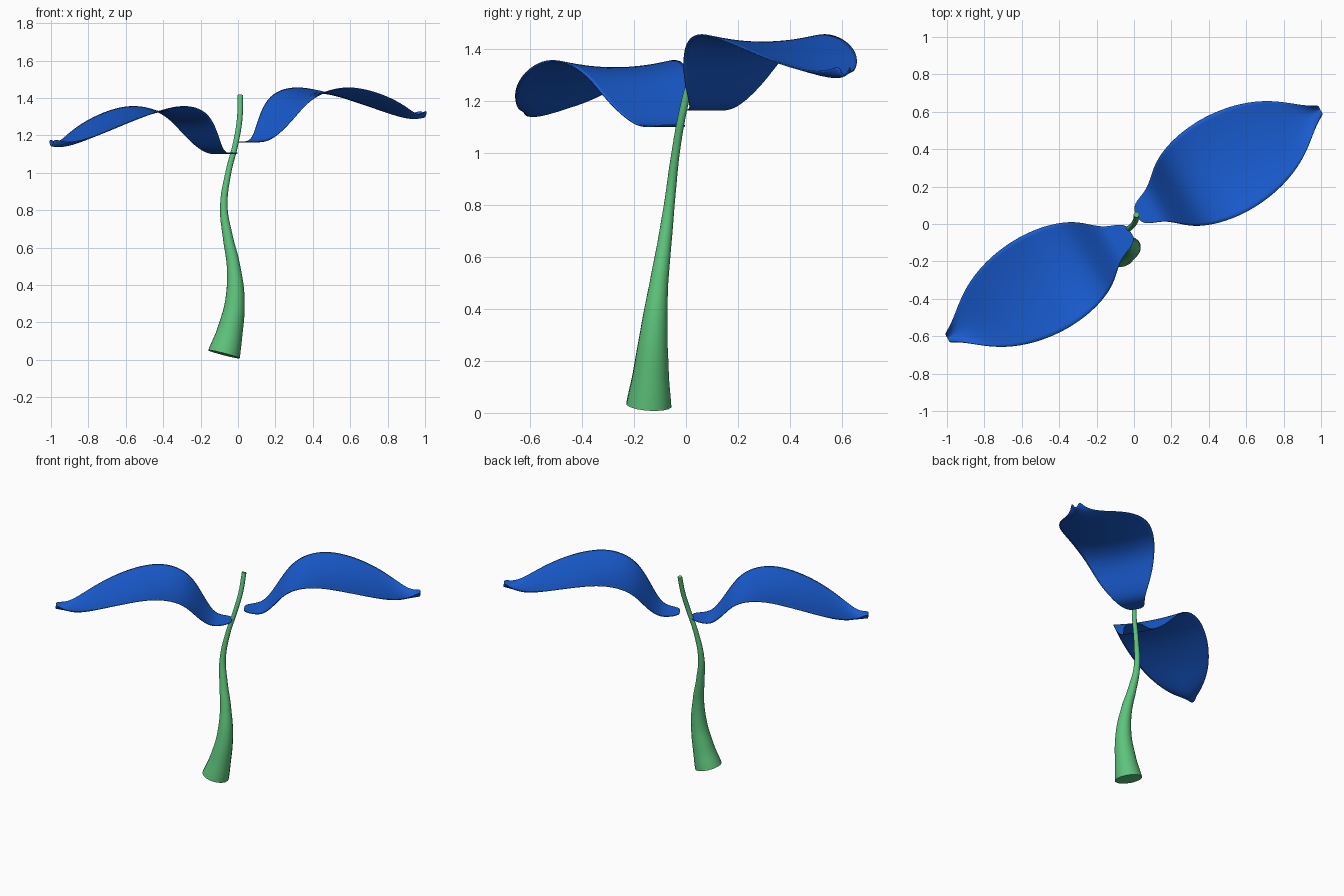
import bpy, math
from mathutils import Vector

if "Cube" in bpy.data.objects:
    bpy.data.objects.remove(bpy.data.objects["Cube"])


def material(name, color):
    m = bpy.data.materials.new(name)
    m.diffuse_color = color
    m.use_nodes = True
    m.node_tree.nodes["Principled BSDF"].inputs["Base Color"].default_value = m.diffuse_color
    return m


GREEN = material("stem_green", (0.11, 0.55, 0.20, 1))
BLUE = material("leaf_blue", (0.01, 0.11, 0.65, 1))

# Stem: tapered curve, (x, y, z, radius)
path = [(-0.075, -0.143, 0.03, 0.088), (-0.044, -0.135, 0.15, 0.070),
        (-0.016, -0.123, 0.32, 0.052), (-0.024, -0.104, 0.50, 0.036),
        (-0.055, -0.082, 0.66, 0.027), (-0.076, -0.062, 0.82, 0.020),
        (-0.052, -0.040, 1.00, 0.016), (-0.012, -0.012, 1.16, 0.015),
        (0.009, 0.020, 1.29, 0.015), (0.013, 0.050, 1.415, 0.015)]
curve = bpy.data.curves.new("stem", 'CURVE')
curve.dimensions = '3D'
curve.bevel_depth = 1.0
curve.bevel_resolution = 6
curve.resolution_u = 6
curve.use_fill_caps = True
spline = curve.splines.new('BEZIER')
spline.bezier_points.add(len(path) - 1)
for p, (x, y, z, r) in zip(spline.bezier_points, path):
    p.co = (x, y, z)
    p.radius = r
    p.handle_left_type = p.handle_right_type = 'AUTO'
stem = bpy.data.objects.new("stem", curve)
bpy.context.collection.objects.link(stem)
curve.materials.append(GREEN)
bpy.context.view_layer.objects.active = stem
stem.select_set(True)
bpy.ops.object.convert(target='MESH')
bpy.ops.object.shade_smooth_by_angle(angle=math.radians(40))

# Leaf stations: distance along leaf, half width, edge height, cupping depth
STATIONS = [(0.037, 0.035, 1.165, 0.0), (0.06, 0.064, 1.165, 0.0),
            (0.11, 0.082, 1.164, 0.0), (0.17, 0.108, 1.178, 0.0),
            (0.24, 0.178, 1.27, 0.005), (0.31, 0.222, 1.375, 0.015),
            (0.40, 0.255, 1.435, 0.025), (0.52, 0.275, 1.460, 0.03),
            (0.64, 0.275, 1.447, 0.03), (0.76, 0.258, 1.418, 0.025),
            (0.88, 0.220, 1.378, 0.02), (0.98, 0.165, 1.338, 0.02),
            (1.06, 0.100, 1.312, 0.022), (1.12, 0.050, 1.313, 0.025),
            (1.168, 0.026, 1.336, 0.04)]
ACROSS = [-1, -0.67, -0.33, 0, 0.33, 0.67, 1]


def leaf(name, turn, drop, slope):
    a = math.radians(30 + turn)
    along = Vector((math.cos(a), math.sin(a), 0))
    side = Vector((-math.sin(a), math.cos(a), 0))
    verts = [along * u + side * (0.03 + w * t)
             + Vector((0, 0, z - cup * (1 - t * t) - drop - slope * u))
             for u, w, z, cup in STATIONS for t in ACROSS]
    n = len(ACROSS)
    faces = [(i * n + j, (i + 1) * n + j, (i + 1) * n + j + 1, i * n + j + 1)
             for i in range(len(STATIONS) - 1) for j in range(n - 1)]
    mesh = bpy.data.meshes.new(name)
    mesh.from_pydata(verts, [], faces)
    mesh.materials.append(BLUE)
    mesh.shade_smooth()
    ob = bpy.data.objects.new(name, mesh)
    bpy.context.collection.objects.link(ob)
    sub = ob.modifiers.new("smooth", 'SUBSURF')
    sub.levels = sub.render_levels = 2
    thick = ob.modifiers.new("thickness", 'SOLIDIFY')
    thick.thickness = 0.005
    thick.offset = 0


leaf("right_leaf", 0, 0, 0)
leaf("left_leaf", 180, 0.055, 0.085)
